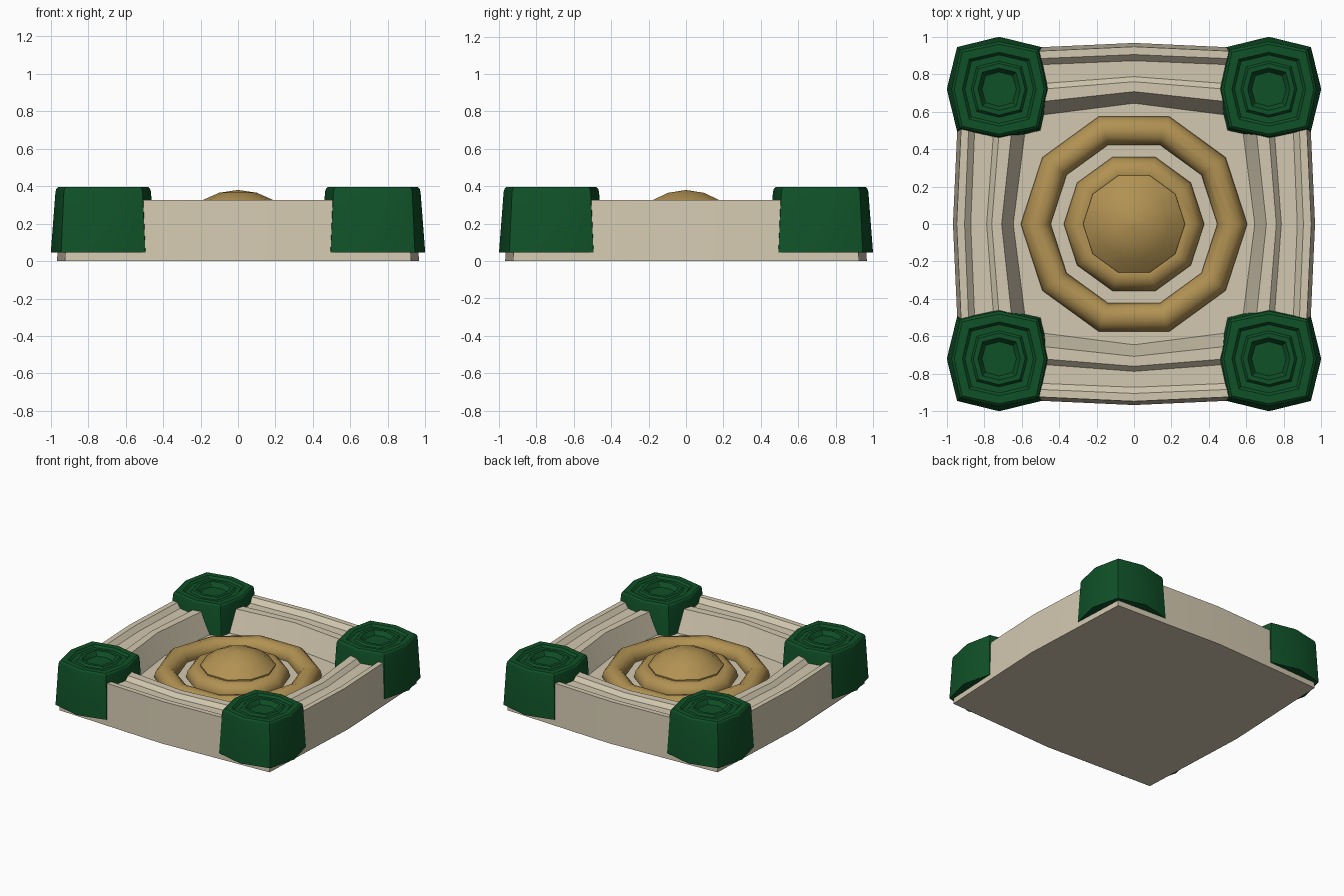
import bpy, bmesh, math

if "Cube" in bpy.data.objects:
    bpy.data.objects.remove(bpy.data.objects["Cube"])


def material(name, rgb):
    m = bpy.data.materials.new(name)
    m.diffuse_color = (*rgb, 1)
    m.use_nodes = True
    m.node_tree.nodes["Principled BSDF"].inputs["Base Color"].default_value = m.diffuse_color
    return m


STONE = material("warm stone", (0.65, 0.58, 0.435))
GOLD = material("dull gold", (0.44, 0.285, 0.085))
GREEN = material("deep green", (0.005, 0.082, 0.021))


def finish(obj, mat, angle=30):
    obj.data.materials.append(mat)
    bpy.ops.object.select_all(action='DESELECT')
    obj.select_set(True)
    bpy.context.view_layer.objects.active = obj
    bpy.ops.object.shade_smooth_by_angle(angle=math.radians(angle))


def loft(name, loops, mat, location=(0, 0, 0)):
    """Skin a stack of equal-length loops and cap both ends."""
    bm = bmesh.new()
    rings = [[bm.verts.new(p) for p in loop] for loop in loops]
    n = len(rings[0])
    for a, b in zip(rings, rings[1:]):
        for i in range(n):
            j = (i + 1) % n
            bm.faces.new((a[i], a[j], b[j], b[i]))
    bm.faces.new(rings[0][::-1])
    bm.faces.new(rings[-1])
    bmesh.ops.recalc_face_normals(bm, faces=bm.faces)
    mesh = bpy.data.meshes.new(name)
    bm.to_mesh(mesh)
    bm.free()
    obj = bpy.data.objects.new(name, mesh)
    bpy.context.collection.objects.link(obj)
    obj.location = location
    finish(obj, mat)
    return obj


def bowed_square(mid, corner, z):
    m, c = mid, corner
    return [(m, 0, z), (c, c, z), (0, m, z), (-c, c, z),
            (-m, 0, z), (-c, -c, z), (0, -m, z), (c, -c, z)]


def circle(r, z, n=10):
    return [(r * math.cos(2 * math.pi * i / n), r * math.sin(2 * math.pi * i / n), z)
            for i in range(n)]


# Square base with stepped rim and sunken panel: (mid, corner, height)
base_profile = [(0.967, 0.925, 0), (0.947, 0.905, 0.325), (0.905, 0.868, 0.325),
                (0.872, 0.837, 0.29), (0.787, 0.732, 0.29), (0.76, 0.703, 0.322),
                (0.707, 0.638, 0.322), (0.645, 0.572, 0.155)]
loft("base_tile", [bowed_square(*p) for p in base_profile], STONE)

# Four corner caps with stepped tops
cap_profile = [(0.28, 0.225, 0.045), (0.255, 0.21, 0.37), (0.25, 0.206, 0.387),
               (0.24, 0.198, 0.396), (0.197, 0.16, 0.396), (0.183, 0.148, 0.38),
               (0.15, 0.12, 0.38), (0.138, 0.11, 0.394), (0.113, 0.09, 0.394),
               (0.092, 0.072, 0.36)]
for sx in (-1, 1):
    for sy in (-1, 1):
        loft("corner_cap", [bowed_square(*p) for p in cap_profile], GREEN,
             (0.72 * sx, 0.72 * sy, 0))

# Gold rings set in the panel
for name, major, minor in (("outer_ring", 0.525, 0.08), ("inner_ring", 0.29, 0.085)):
    bpy.ops.mesh.primitive_torus_add(major_segments=10, minor_segments=12,
                                     major_radius=major, minor_radius=minor,
                                     location=(0, 0, 0.167))
    ring = bpy.context.object
    ring.name = name
    finish(ring, GOLD, 40)

# Shallow centre dome
loft("centre_dome", [circle(0.275, 0.17), circle(0.272, 0.257), circle(0.19, 0.325),
                     circle(0.1, 0.365), circle(0.005, 0.379)], GOLD)
